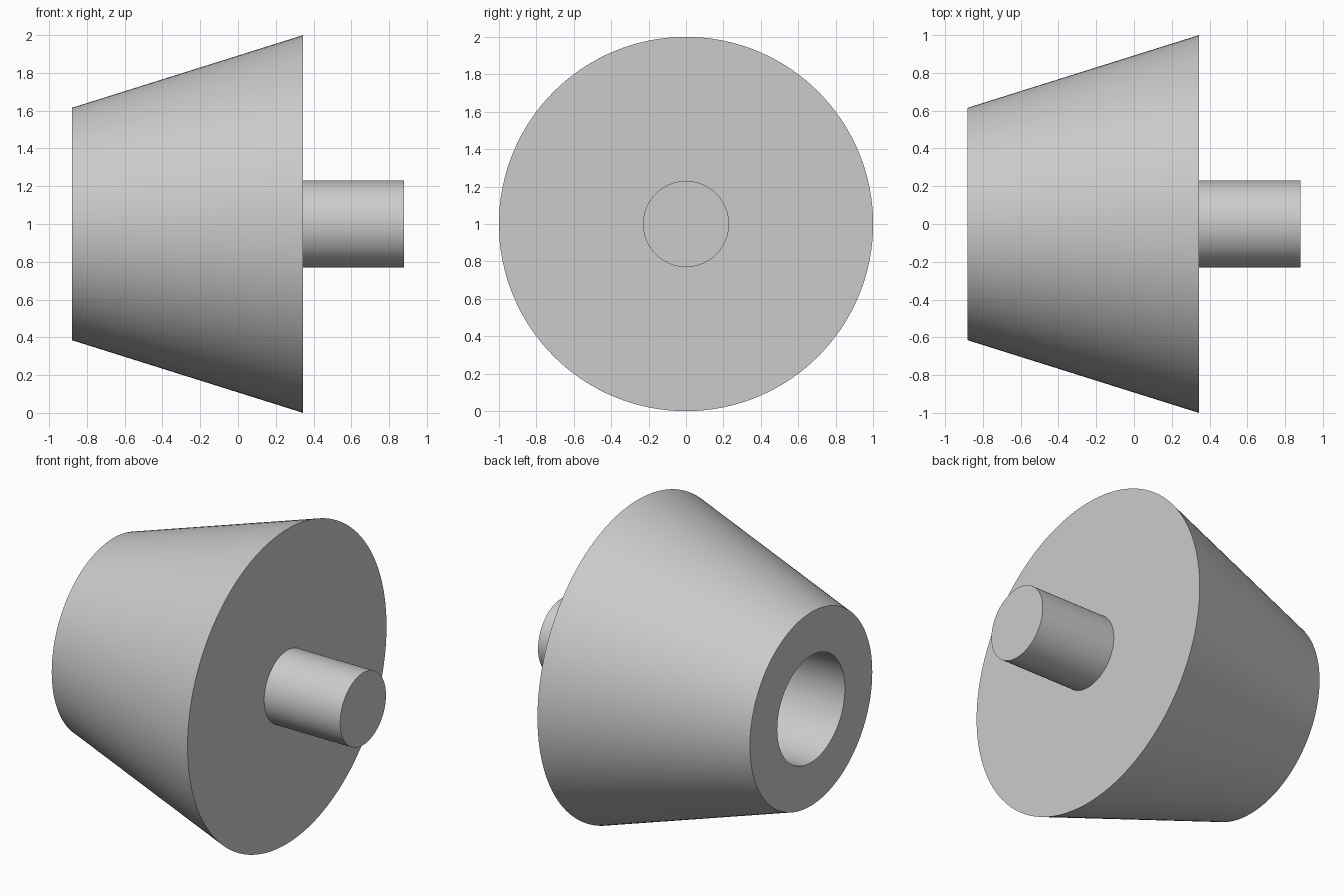
import bpy, bmesh, math
from mathutils import Matrix, Vector

SEGMENTS = 128

cube = bpy.data.objects.get("Cube")
if cube:
    bpy.data.objects.remove(cube, do_unlink=True)

grey = bpy.data.materials.new("light grey")
grey.use_nodes = True
colour = (0.6, 0.6, 0.6, 1)
grey.diffuse_color = colour
grey.node_tree.nodes["Principled BSDF"].inputs["Base Color"].default_value = colour


def lathe(name, profile):
    """Spin (x, radius) points about the horizontal axis at z = 1."""
    bm = bmesh.new()
    verts = [bm.verts.new((x, 0, r)) for x, r in profile]
    edges = [bm.edges.new(pair) for pair in zip(verts, verts[1:])]
    bmesh.ops.spin(bm, geom=verts + edges, cent=(0, 0, 0), axis=(1, 0, 0),
                   angle=math.tau, steps=SEGMENTS, use_merge=True)
    bmesh.ops.remove_doubles(bm, verts=bm.verts, dist=1e-5)
    bmesh.ops.recalc_face_normals(bm, faces=bm.faces)
    bmesh.ops.translate(bm, verts=bm.verts, vec=(0, 0, 1))
    mesh = bpy.data.meshes.new(name)
    bm.to_mesh(mesh)
    bm.free()
    mesh.materials.append(grey)
    obj = bpy.data.objects.new(name, mesh)
    bpy.context.collection.objects.link(obj)
    bpy.ops.object.select_all(action="DESELECT")
    obj.select_set(True)
    bpy.context.view_layer.objects.active = obj
    bpy.ops.object.shade_smooth_by_angle(angle=math.radians(30))
    return obj


# Tapered body with a blind bore in the narrow end
lathe("tapered_body", [(-0.08, 0), (-0.08, 0.34), (-0.88, 0.34),
                       (-0.88, 0.615), (0.345, 1), (0.345, 0)])

# Solid stud on the wide end
lathe("stud", [(0.345, 0), (0.345, 0.23), (0.88, 0.23), (0.88, 0)])
